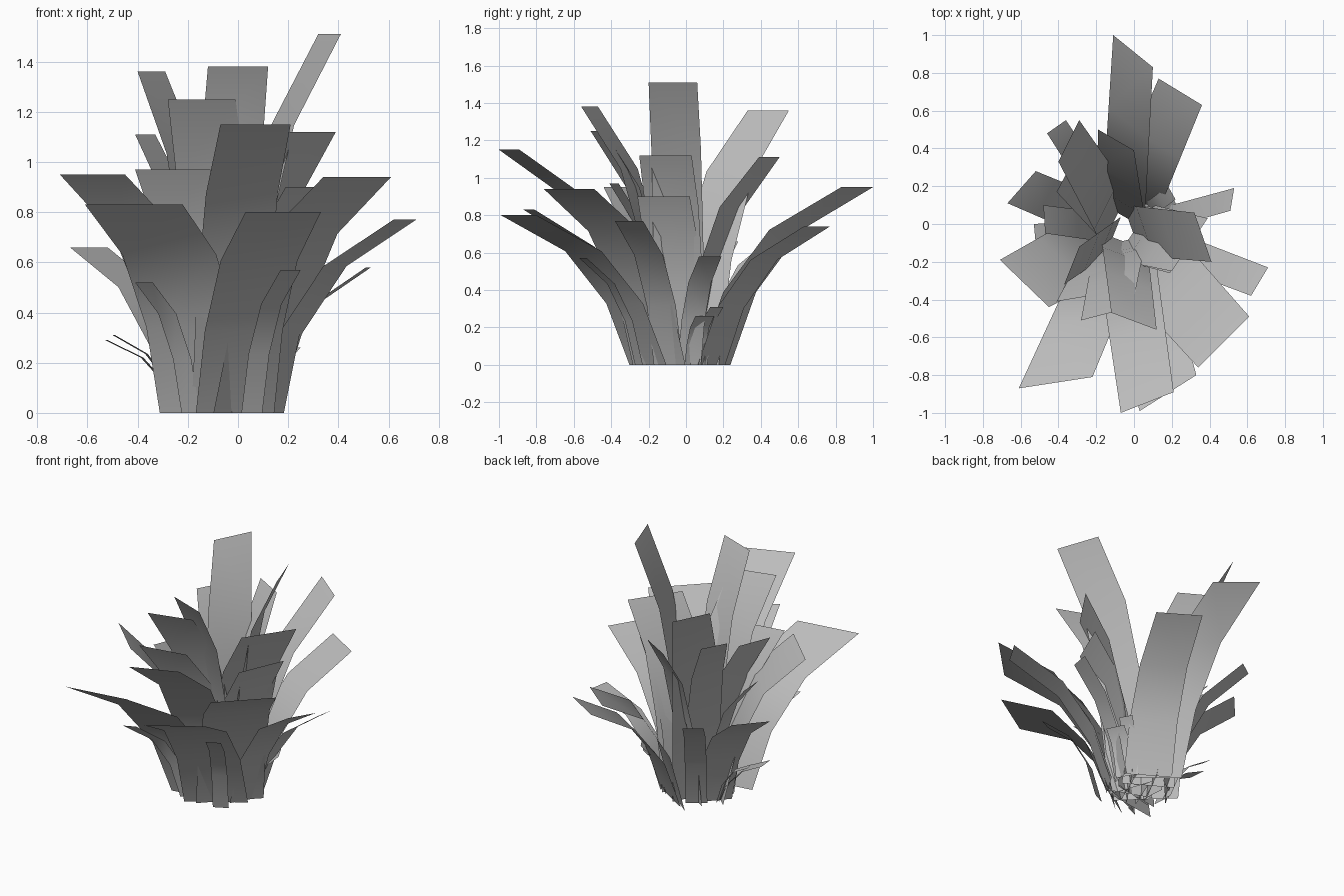
import bpy
import bmesh
from mathutils import Vector

default_cube = bpy.data.objects.get("Cube")
if default_cube:
    bpy.data.objects.remove(default_cube, do_unlink=True)

# One plain grey for the whole plant
grey = bpy.data.materials.new("leaf_grey")
grey.use_nodes = True
colour = (0.5, 0.5, 0.5, 1)
grey.diffuse_color = colour
grey.node_tree.nodes["Principled BSDF"].inputs["Base Color"].default_value = colour

CROWN = Vector((-0.06, -0.03, 0))
# Shared arching profile: (share of reach, share of height)
ARCH = [(0, 0), (0.18, 0.41), (0.5, 0.76), (1, 1)]


def add_leaf(name, left, right, height, crown_radius=0.18, flare=0.04):
    """Arching strip from the crown to a level tip edge between two points."""
    a, b = Vector((*left, 0)), Vector((*right, 0))
    tip, half = (a + b) / 2, (b - a) / 2
    reach = tip - CROWN
    slope = reach.length / height
    root = CROWN + reach.normalized() * crown_radius * min(1, slope)
    bm = bmesh.new()
    rows = []
    for out, up in ARCH:
        centre = root.lerp(tip, out) + Vector((0, 0, height * up))
        side = half * (1 + flare * (1 - out))
        rows.append((bm.verts.new(centre - side), bm.verts.new(centre + side)))
    for (p, q), (r, s) in zip(rows, rows[1:]):
        bm.faces.new((p, q, s, r))
    # Spreading leaves face up, steep inner ones face outward
    bm.normal_update()
    faces_up = sum(f.normal.z for f in bm.faces) > 0
    if faces_up != (slope > 0.6):
        bmesh.ops.reverse_faces(bm, faces=bm.faces[:])
    for f in bm.faces:
        f.smooth = True
    mesh = bpy.data.meshes.new(name)
    bm.to_mesh(mesh)
    bm.free()
    mesh.materials.append(grey)
    leaf = bpy.data.objects.new(name, mesh)
    bpy.context.collection.objects.link(leaf)


# Tall inner leaves, some broader at the foot
add_leaf("tallest_leaf", (.32, .06), (.41, -.2), 1.51)
add_leaf("tall_front_leaf", (-.12, -.47), (.12, -.56), 1.38)
add_leaf("tall_back_leaf", (-.29, .55), (-.4, .33), 1.36, flare=.3)
add_leaf("tall_front_right_leaf", (-.28, -.51), (-.01, -.44), 1.25)
add_leaf("tall_left_leaf", (.2, -.25), (.39, .03), 1.12)
add_leaf("inner_back_leaf", (-.19, .5), (0, .39), 1.11, flare=.4)
add_leaf("inner_right_leaf", (-.41, .17), (-.33, .32), 1.11, flare=.4)
add_leaf("inner_left_leaf", (.19, -.26), (.31, .02), .9)
add_leaf("inner_front_leaf", (-.41, -.41), (-.11, -.36), .97)
add_leaf("inner_front_right_leaf", (-.37, -.32), (-.29, -.12), .95)

# Wide outer leaves
add_leaf("wide_front_leaf", (-.07, -1), (.21, -.89), 1.15)
add_leaf("wide_right_leaf", (-.71, -.19), (-.45, -.44), .95)
add_leaf("wide_left_leaf", (.61, -.49), (.34, -.76), .94)
add_leaf("wide_back_leaf", (-.11, 1), (.1, .83), .95)
add_leaf("low_front_right_leaf", (-.61, -.87), (-.22, -.81), .83, flare=-.08)
add_leaf("low_front_leaf", (.03, -.99), (.33, -.8), .8)
add_leaf("narrow_left_leaf", (.71, -.23), (.62, -.38), .77)
add_leaf("low_back_leaf", (.13, .77), (.36, .63), .74)
add_leaf("back_right_leaf", (-.46, .48), (-.36, .55), .7)
add_leaf("low_right_leaf", (-.67, .11), (-.52, .28), .66)

# Small low leaves around the crown
add_leaf("thin_left_leaf", (.53, .19), (.51, .07), .58)
add_leaf("small_front_left_leaf", (.17, -.57), (.25, -.53), .57, .25)
add_leaf("small_front_right_leaf", (-.41, -.57), (-.34, -.54), .52, .25)
add_leaf("side_right_leaf", (-.48, .1), (-.47, -.05), .8)
add_leaf("drooping_right_leaf", (-.53, 0), (-.52, -.11), .29)
add_leaf("drooping_back_right_leaf", (-.5, .1), (-.49, .04), .31)
add_leaf("drooping_left_leaf", (.2, .15), (.25, .05), .26)
add_leaf("drooping_back_left_leaf", (.18, .2), (.22, .13), .31)
